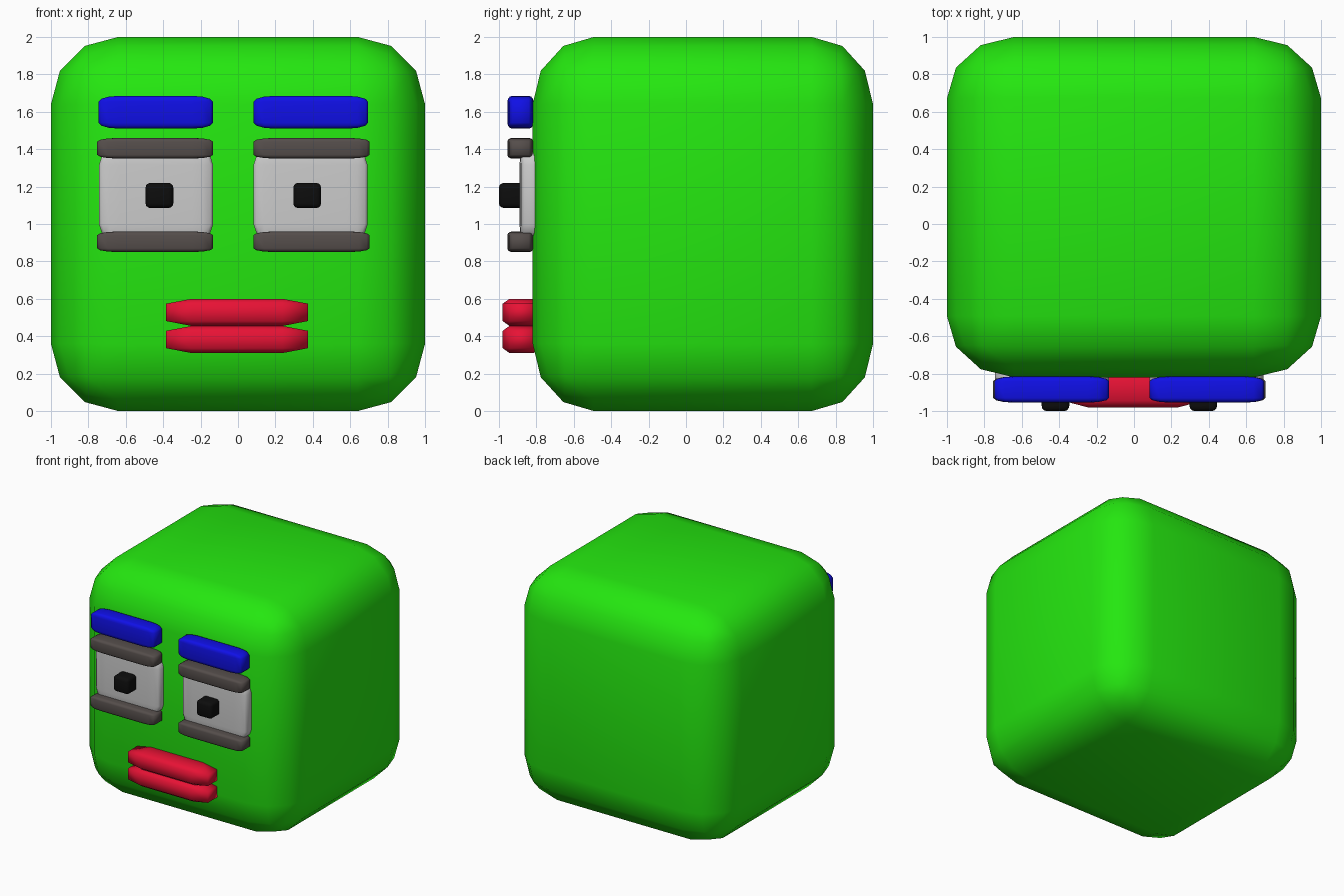
import bpy, bmesh
from mathutils import Vector

if "Cube" in bpy.data.objects:
    bpy.data.objects.remove(bpy.data.objects["Cube"])


def material(name, rgb):
    m = bpy.data.materials.new(name)
    m.diffuse_color = (*rgb, 1)
    m.use_nodes = True
    m.node_tree.nodes["Principled BSDF"].inputs["Base Color"].default_value = m.diffuse_color
    return m


GREEN = material("green", (0.018, 0.8, 0.005))
BLUE = material("blue", (0.005, 0.005, 0.8))
RED = material("red", (0.8, 0.006, 0.035))
BROWN = material("grey_brown", (0.09, 0.075, 0.07))
BLACK = material("black", (0.004, 0.004, 0.004))


def block(name, low, high, mat=None, segments=3):
    """Bevelled unit cube stretched to fill the box low..high."""
    low, high = Vector(low), Vector(high)
    bm = bmesh.new()
    bmesh.ops.create_cube(bm, size=2)
    bmesh.ops.bevel(bm, geom=bm.edges[:], offset=0.36, segments=segments,
                    profile=0.5, affect='EDGES', clamp_overlap=True)
    bmesh.ops.scale(bm, vec=(high - low) / 2, verts=bm.verts)
    bmesh.ops.recalc_face_normals(bm, faces=bm.faces[:])
    for f in bm.faces:
        f.smooth = True
    me = bpy.data.meshes.new(name)
    bm.to_mesh(me)
    bm.free()
    if mat:
        me.materials.append(mat)
    ob = bpy.data.objects.new(name, me)
    ob.location = (low + high) / 2
    bpy.context.collection.objects.link(ob)
    return ob


# Head
block("head", (-1, -0.82, 0), (1, 1, 2), GREEN)

# Eyes, lids and brows on both sides of the face centre line
FACE_X = -0.025
for side, s in (("left", -1), ("right", 1)):
    def part(name, offset, half_width, y, z, mat=None):
        cx = FACE_X + s * offset
        block(f"{side}_{name}", (cx - half_width, y[0], z[0]),
              (cx + half_width, y[1], z[1]), mat)

    part("eye", 0.413, 0.305, (-0.89, -0.76), (0.91, 1.405))
    part("pupil", 0.395, 0.074, (-1.0, -0.84), (1.085, 1.22), BLACK)
    part("upper_lid", 0.418, 0.31, (-0.955, -0.815), (1.35, 1.46), BROWN)
    part("lower_lid", 0.418, 0.31, (-0.955, -0.815), (0.85, 0.96), BROWN)
    part("brow", 0.415, 0.306, (-0.955, -0.815), (1.51, 1.685), BLUE)

# Lips
for name, z in (("upper_lip", 0.455), ("lower_lip", 0.31)):
    block(name, (-0.385, -0.98, z), (0.375, -0.78, z + 0.145), RED, segments=1)
